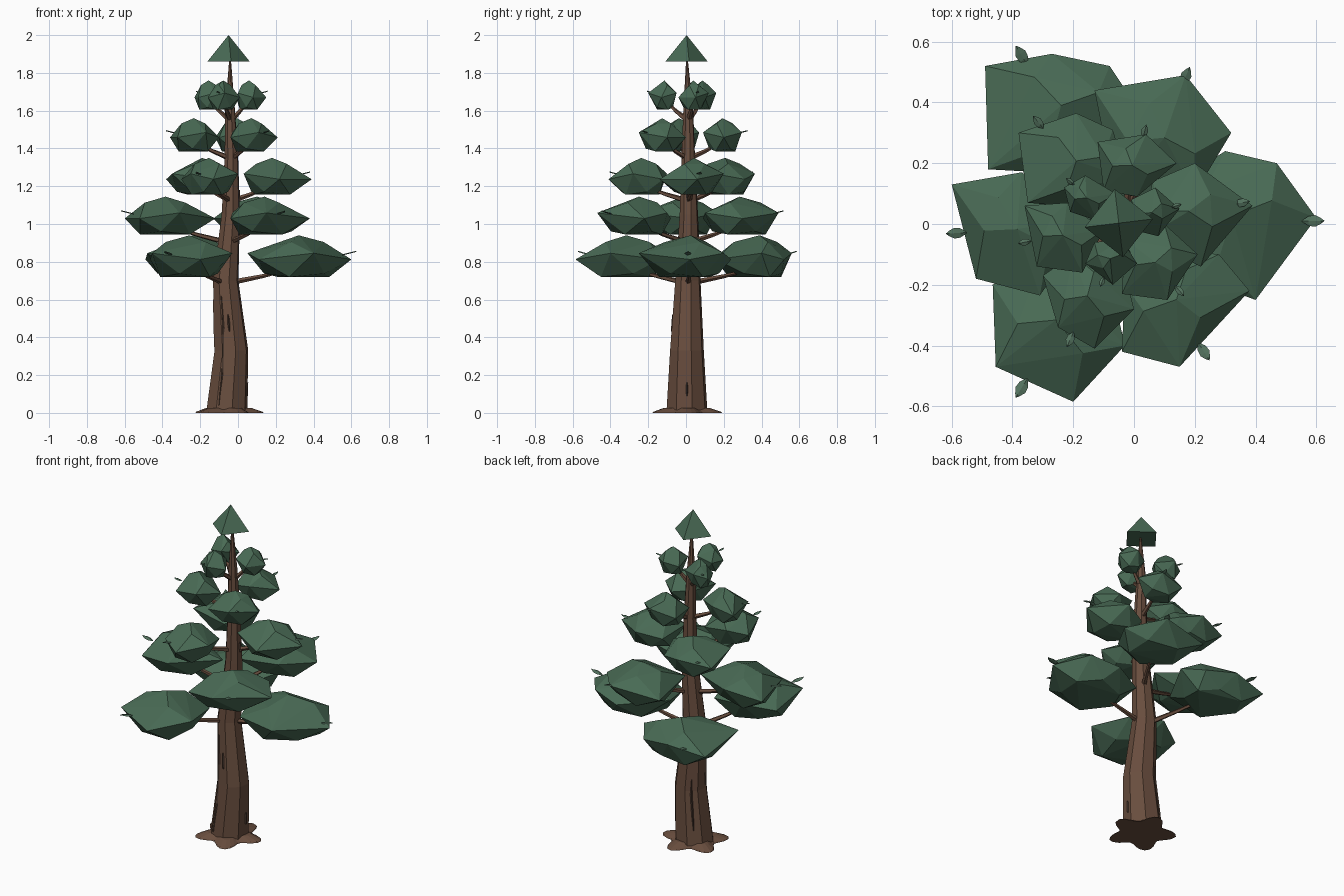
import bpy, bmesh, math, random
from mathutils import Vector, Matrix

if "Cube" in bpy.data.objects:
    bpy.data.objects.remove(bpy.data.objects["Cube"])

random.seed(4)

def material(name, rgb):
    m = bpy.data.materials.new(name)
    m.diffuse_color = (*rgb, 1)
    m.use_nodes = True
    m.node_tree.nodes["Principled BSDF"].inputs["Base Color"].default_value = m.diffuse_color
    return m

GREEN = material("needle_green", (0.066, 0.145, 0.09))
LEAF = material("leaf_green", (0.085, 0.165, 0.11))
BROWN = material("bark_brown", (0.14, 0.075, 0.048))
DARK = material("dark_bark", (0.075, 0.045, 0.032))

def finish(name, bm, mat):
    bmesh.ops.recalc_face_normals(bm, faces=bm.faces[:])
    me = bpy.data.meshes.new(name)
    bm.to_mesh(me)
    bm.free()
    me.materials.append(mat)
    ob = bpy.data.objects.new(name, me)
    bpy.context.collection.objects.link(ob)
    return ob

def loft(name, rings, mat):
    """Skin a list of equal-length point rings, capped at both ends."""
    bm = bmesh.new()
    vs = [[bm.verts.new(p) for p in r] for r in rings]
    n = len(vs[0])
    for a, b in zip(vs, vs[1:]):
        for i in range(n):
            j = (i + 1) % n
            bm.faces.new((a[i], a[j], b[j], b[i]))
    bm.faces.new(vs[0][::-1])
    bm.faces.new(vs[-1])
    return finish(name, bm, mat)

def circle(c, r, n, u=Vector((1, 0, 0)), v=Vector((0, 1, 0)), turn=0.0):
    return [Vector(c) + r * (u * math.cos(turn + math.tau * i / n) + v * math.sin(turn + math.tau * i / n))
            for i in range(n)]

# Trunk: gently bent taper (z, x, y, radius)
TRUNK = [(0, -0.06, 0.005, 0.112), (0.33, -0.035, 0.005, 0.092), (0.7, -0.065, 0.01, 0.069),
         (1.05, -0.038, 0.015, 0.05), (1.35, -0.035, 0.012, 0.037), (1.6, -0.042, 0.012, 0.027),
         (1.88, -0.042, 0.005, 0.004)]
loft("trunk", [circle((x, y, z), r, 8, turn=0.25) for z, x, y, r in TRUNK], BROWN)

def trunk_at(z):
    for a, b in zip(TRUNK, TRUNK[1:]):
        if z <= b[0]:
            t = (z - a[0]) / (b[0] - a[0])
            return [p + (q - p) * t for p, q in zip(a, b)]

# Root flare: low lobed skirt
def lobes(scale, z):
    return [Vector((-0.055 + scale * r * math.cos(a), scale * r * math.sin(a), z))
            for a in (math.tau * i / 40 for i in range(40))
            for r in [0.158 + 0.035 * math.cos(5 * a - 0.6)]]
loft("root_flare", [lobes(1, 0), lobes(0.97, 0.006), lobes(0.65, 0.027)], BROWN)

# Bark strips: thin slivers on the trunk (angle, bottom, top)
for a, z0, z1 in [(-2.0, 0.04, 0.62), (0.0, 0.09, 0.16), (2.2, 0.1, 0.4), (-1.6, 0.43, 0.52),
                  (3.3, 0.35, 0.6), (-0.1, 1.12, 1.18)]:
    rings = []
    for t, w in [(0, 0.002), (0.3, 0.006), (0.7, 0.006), (1, 0.002)]:
        z, x, y, r = trunk_at(z0 + (z1 - z0) * t)
        out, side = Vector((math.cos(a), math.sin(a), 0)), Vector((-math.sin(a), math.cos(a), 0))
        c = Vector((x, y, z)) + out * r * 0.94
        rings.append([c + side * w, c + out * 0.006, c - side * w, c - out * 0.006])
    loft("bark_strip", rings, DARK)

# Foliage: faceted hull grown from a plan outline, with domed top and flattened underside
def clump(name, outline, z0, z1):
    n, h = len(outline), z1 - z0
    c = sum((Vector(p) for p in outline), Vector((0, 0))) / n
    pts = [(c.x, c.y, z1)]
    for i, p in enumerate(outline):
        p = Vector(p)
        q = p.lerp(Vector(outline[(i + 1) % n]), 0.5)
        pts.append((p.x, p.y, z0 + h * (0.57 if i % 2 else 0.42)))
        if i % 2 == 0:
            u = c.lerp(q, 0.62)
            pts.append((u.x, u.y, z0 + h * 0.84))
        b = c.lerp(q, 0.76)
        pts.append((b.x, b.y, z0 + h * (0.08 if i % 2 else 0)))
    bm = bmesh.new()
    vs = [bm.verts.new(p) for p in pts]
    res = bmesh.ops.convex_hull(bm, input=vs)
    bmesh.ops.delete(bm, geom=[v for v in bm.verts if not v.link_faces], context='VERTS')
    return finish(name, bm, GREEN)

# Branch: slim tapered limb from the trunk into a clump
def branch(start, end):
    start, end = Vector(start), Vector(end)
    mid = start.lerp(end, 0.5) - Vector((0, 0, 0.004))
    d = (end - start).normalized()
    u = d.cross(Vector((0, 0, 1))).normalized()
    v = u.cross(d)
    loft("branch", [circle(c, r, 5, u, v) for c, r in ((start, 0.016), (mid, 0.011), (end, 0.005))], BROWN)

# Leaf: almond blade tilted outward
def leaf(x, y, z, length):
    ang = math.atan2(y, x + 0.04)
    out = Vector((math.cos(ang), math.sin(ang), 0.25)).normalized()
    side = Vector((-math.sin(ang), math.cos(ang), 0))
    up = out.cross(side)
    rings = []
    for t, w in [(-0.5, 0.03), (-0.2, 0.22), (0.1, 0.25), (0.35, 0.12), (0.5, 0.01)]:
        c = Vector((x, y, z)) + out * t * length
        rings.append([c + side * w * length, c + up * 0.004, c - side * w * length, c - up * 0.002])
    loft("leaf", rings, LEAF)

# Tier: a whorl of three clumps, each with a branch and a leaf (leaf position, plan outline)
def tier(i, z0, z1, zb, size, clumps):
    _, tx, ty, _ = trunk_at(zb)
    for (lx, ly), outline in clumps:
        clump(f"foliage_tier_{i}", outline, z0, z1)
        cx, cy = (sum(p[k] for p in outline) / len(outline) for k in (0, 1))
        branch((tx, ty, zb), (cx, cy, z0 + 0.05))
        leaf(lx, ly, (z0 + z1) / 2 + 0.015, size)

tier(1, 0.72, 0.94, 0.685, 0.075, [
    ((0.59, 0.01), [(0.60, 0.02), (0.47, 0.20), (0.30, 0.24), (0.05, 0.08), (0.11, -0.14), (0.40, -0.25)]),
    ((-0.37, 0.555), [(-0.49, 0.52), (-0.27, 0.56), (-0.08, 0.52), (0.0, 0.40), (-0.12, 0.16), (-0.48, 0.18)]),
    ((-0.37, -0.54), [(-0.465, -0.2), (-0.455, -0.47), (-0.2, -0.585), (-0.03, -0.4), (-0.09, -0.14), (-0.3, -0.1)])])
tier(2, 0.945, 1.145, 0.90, 0.07, [
    ((-0.585, -0.03), [(-0.60, 0.13), (-0.37, 0.17), (-0.12, 0.03), (-0.31, -0.235), (-0.52, -0.18)]),
    ((0.17, 0.485), [(-0.13, 0.44), (0.17, 0.49), (0.32, 0.30), (0.20, 0.10), (-0.06, 0.09)]),
    ((0.23, -0.42), [(0.38, -0.22), (0.15, -0.47), (-0.04, -0.42), (-0.03, -0.2), (0.1, -0.08), (0.28, -0.1)])])
tier(3, 1.155, 1.35, 1.12, 0.055, [
    ((-0.315, 0.335), [(-0.38, 0.30), (-0.19, 0.365), (-0.07, 0.31), (-0.02, 0.15), (-0.13, 0.05), (-0.35, 0.07)]),
    ((0.355, 0.07), [(0.39, 0.06), (0.20, 0.20), (0.06, 0.14), (0.03, -0.05), (0.22, -0.14)]),
    ((-0.21, -0.38), [(-0.3, -0.17), (-0.25, -0.34), (-0.13, -0.41), (0.0, -0.28), (-0.04, -0.12), (-0.2, -0.1)])])
tier(4, 1.385, 1.56, 1.345, 0.045, [
    ((-0.36, -0.06), [(-0.36, 0.06), (-0.22, 0.07), (-0.10, -0.02), (-0.17, -0.16), (-0.32, -0.14)]),
    ((0.035, 0.305), [(-0.12, 0.27), (0.04, 0.295), (0.14, 0.20), (0.01, 0.09), (-0.10, 0.11)]),
    ((0.15, -0.22), [(0.21, -0.10), (0.11, -0.25), (-0.04, -0.23), (-0.03, -0.05), (0.10, 0.0)])])
tier(5, 1.605, 1.76, 1.545, 0.035, [
    ((-0.21, 0.14), [(-0.23, 0.12), (-0.16, 0.16), (-0.06, 0.10), (-0.12, 0.01), (-0.21, 0.04)]),
    ((0.14, 0.06), [(0.15, 0.05), (0.07, 0.12), (-0.01, 0.08), (0.0, -0.02), (0.08, -0.04)]),
    ((-0.105, -0.19), [(-0.16, -0.13), (-0.07, -0.20), (0.01, -0.13), (-0.04, -0.05), (-0.13, -0.06)])])

# Crown: small four-sided pyramid at the tip
bm = bmesh.new()
bmesh.ops.create_cone(bm, cap_ends=True, segments=4, radius1=0.113, radius2=0, depth=0.14,
                      matrix=Matrix.Translation((-0.05, 0.003, 1.93)) @ Matrix.Rotation(0.12, 4, 'Z'))
finish("crown", bm, GREEN)
